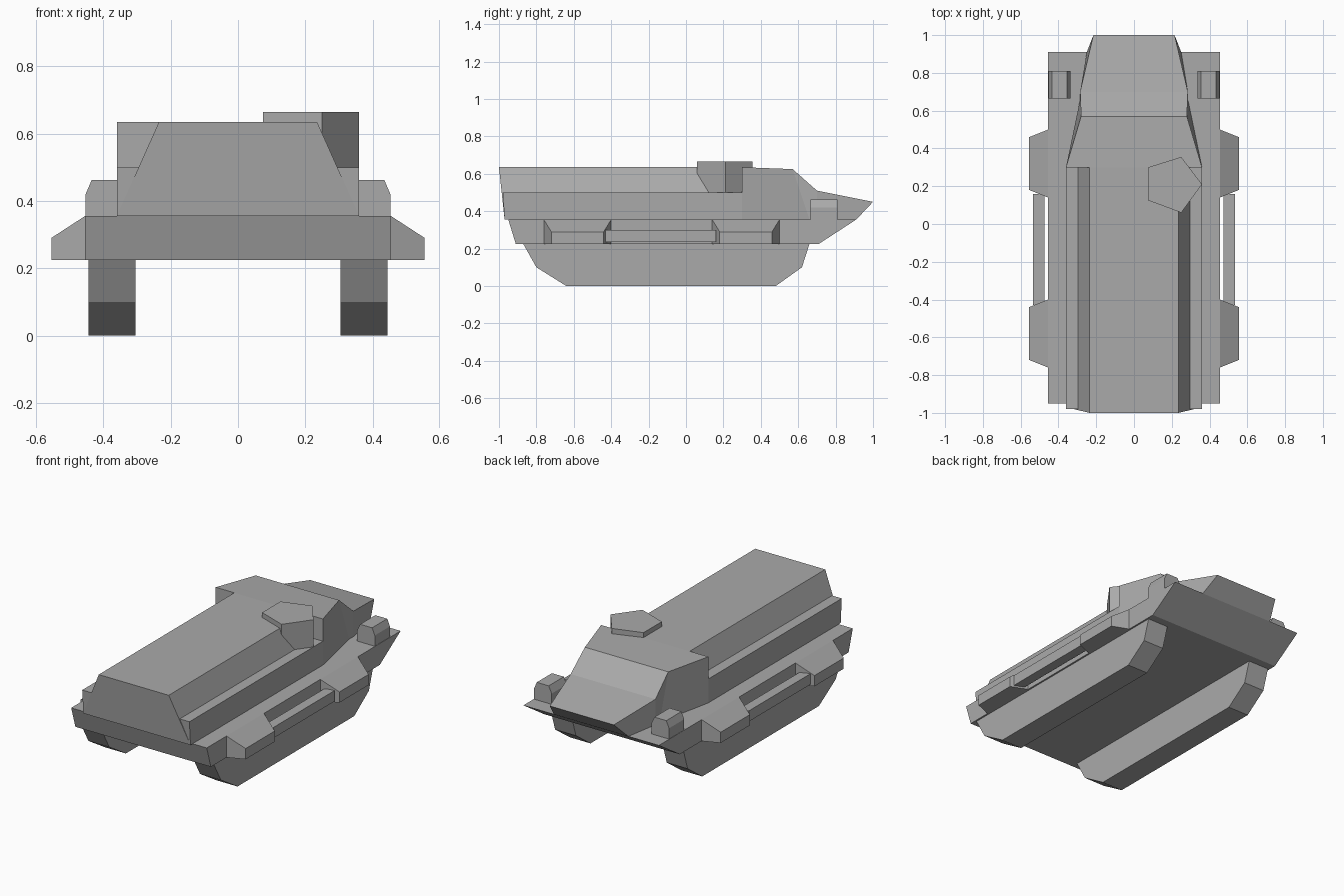
import bpy, bmesh

old = bpy.data.objects.get("Cube")
if old:
    bpy.data.objects.remove(old)

grey = bpy.data.materials.new("plain grey")
grey.use_nodes = True
COLOUR = (0.4, 0.4, 0.4, 1)
grey.diffuse_color = COLOUR
grey.node_tree.nodes["Principled BSDF"].inputs["Base Color"].default_value = COLOUR


def loft(name, rings, mirror=False):
    """Skin matching rings of points, cap both ends, optionally mirror in x."""
    bm = bmesh.new()
    loops = [[bm.verts.new(p) for p in ring] for ring in rings]
    n = len(loops[0])
    for a, b in zip(loops, loops[1:]):
        for i in range(n):
            j = (i + 1) % n
            bm.faces.new((a[i], a[j], b[j], b[i]))
    bm.faces.new(loops[0][::-1])
    bm.faces.new(loops[-1])
    if mirror:
        geo = bmesh.ops.duplicate(bm, geom=bm.verts[:] + bm.edges[:] + bm.faces[:])["geom"]
        for v in geo:
            if isinstance(v, bmesh.types.BMVert):
                v.co.x *= -1
    bmesh.ops.recalc_face_normals(bm, faces=bm.faces)
    mesh = bpy.data.meshes.new(name)
    bm.to_mesh(mesh)
    bm.free()
    mesh.materials.append(grey)
    obj = bpy.data.objects.new(name, mesh)
    bpy.context.collection.objects.link(obj)


def across(name, profile, x0, x1, mirror=False):
    """Extrude a (y, z) profile along x."""
    loft(name, [[(x, y, z) for y, z in profile] for x in (x0, x1)], mirror)


def along(name, profile, y0, y1, mirror=False):
    """Extrude an (x, z) profile along y."""
    loft(name, [[(x, y, z) for x, z in profile] for y in (y0, y1)], mirror)


DECK, BELLY, LEDGE, ROOF = 0.355, 0.225, 0.5, 0.635

# Flat hull with sloped nose and tail
across("hull", [(-0.95, DECK), (-0.91, BELLY), (0.71, BELLY), (0.91, DECK)], -0.455, 0.455)

# Tracks on both sides
across("tracks", [(-0.87, BELLY), (-0.80, 0.1), (-0.64, 0), (0.48, 0),
                  (0.62, 0.1), (0.66, BELLY)], 0.305, 0.445, True)

# Main compartment, a trapezoid leaning forward at the top
base, top = 0.36, 0.235
loft("compartment", [[(-base, y0, DECK), (base, y0, DECK), (top, y1, ROOF), (-top, y1, ROOF)]
                     for y0, y1 in ((-0.97, -1.0), (0.3, 0.3))])

# Wedge ledges filling the slope of the compartment sides
for name, s in (("left_ledge", 1), ("right_ledge", -1)):
    loft(name, [[(s * base, y0, DECK), (s * base, y1, LEDGE), (s * 0.295, y1, LEDGE)]
                for y0, y1 in ((-0.97, -0.98), (0.3, 0.3))])

# Rear cabin tapering to the tail: (y, half width, z) along the top, (y, half width) along the base
upper = [(0.3, 0.36, ROOF), (0.57, 0.28, 0.625), (0.70, 0.285, 0.51), (1.0, 0.215, 0.45)]
lower = [(0.3, 0.36), (0.66, 0.285), (0.70, 0.285), (0.91, 0.25)]
loft("rear_cabin", [[(-wb, yb, DECK), (wb, yb, DECK), (wt, yt, z), (-wt, yt, z)]
                    for (yt, wt, z), (yb, wb) in zip(upper, lower)])

# Five-sided hatch turret, off to the left
hatch = [(0.075, 0.125), (0.25, 0.06), (0.36, 0.21), (0.25, 0.355), (0.075, 0.30)]
loft("hatch_turret", [[(x, y, z) for x, y in hatch] for z in (LEDGE, 0.665)])

# Chamfered boxes on the rear deck corners
along("rear_boxes", [(0.335, DECK), (0.453, DECK), (0.453, 0.42), (0.435, 0.462),
                     (0.355, 0.462), (0.335, 0.42)], 0.665, 0.81, True)

# Side pods with tapered ends, two per side
for name, y0, y1 in (("front_pods", -0.76, -0.40), ("rear_pods", 0.14, 0.50)):
    loft(name, [[(x, y0 + d, BELLY), (x, y1 - d, BELLY), (x, y1 - d, z), (x, y0 + d, z)]
                for x, d, z in ((0.455, 0, DECK), (0.555, 0.04, 0.29))], True)

# Rails joining the pods
along("side_rails", [(0.475, 0.235), (0.535, 0.235), (0.535, 0.30), (0.475, 0.30)],
      -0.43, 0.16, True)
